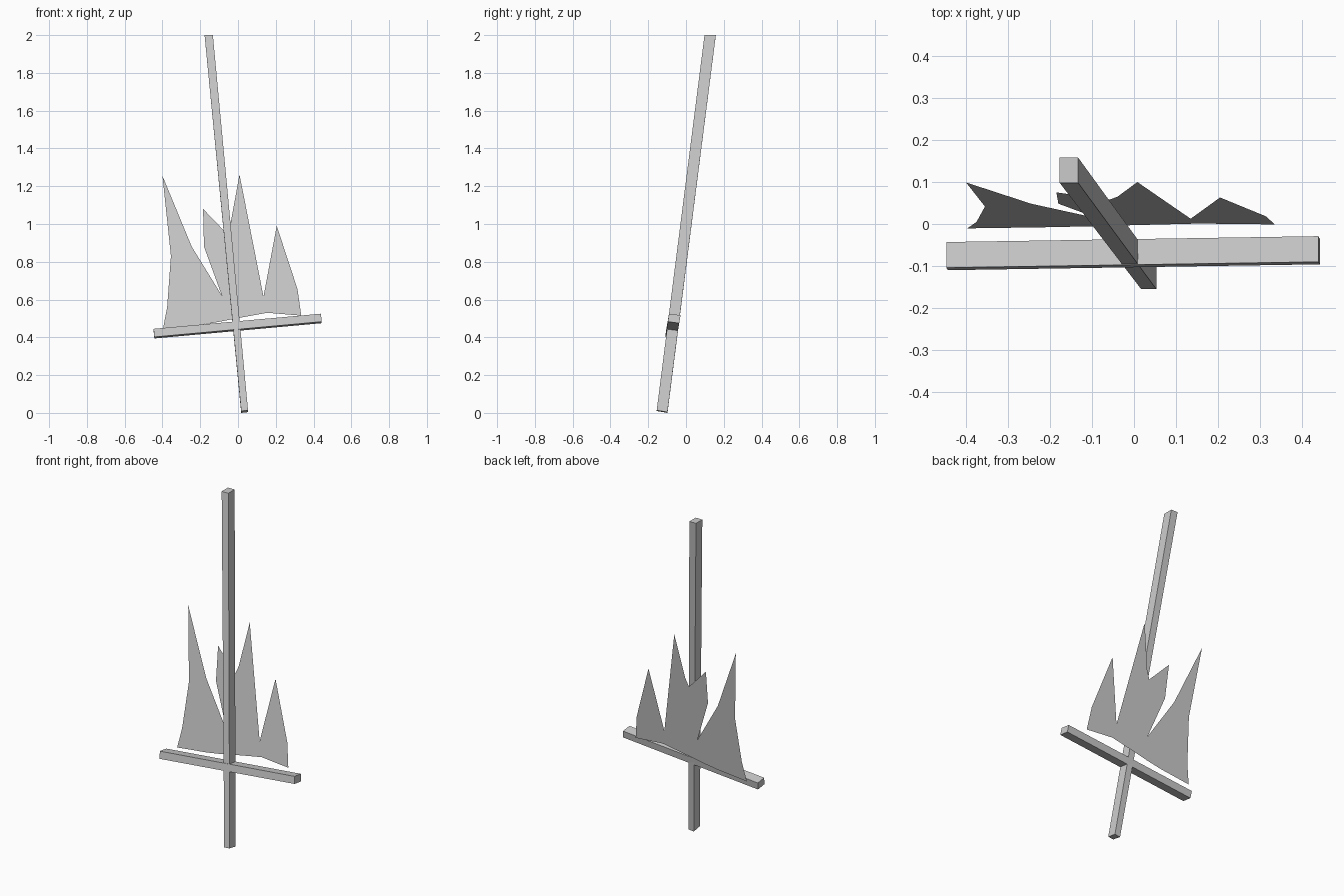
import bpy, bmesh


def make_object(name, verts, faces):
    mesh = bpy.data.meshes.new(name)
    mesh.from_pydata(verts, [], faces)
    bm = bmesh.new()
    bm.from_mesh(mesh)
    if len(faces) > 1:
        bmesh.ops.recalc_face_normals(bm, faces=bm.faces)
    else:
        bmesh.ops.triangulate(bm, faces=bm.faces)
    bm.to_mesh(mesh)
    bm.free()
    obj = bpy.data.objects.new(name, mesh)
    bpy.context.collection.objects.link(obj)
    return obj


def beam(name, end_a, end_b):
    """Four-sided beam joining two quads."""
    sides = [(i, (i + 1) % 4, (i + 1) % 4 + 4, i + 4) for i in range(4)]
    return make_object(name, end_a + end_b, [(3, 2, 1, 0), (4, 5, 6, 7)] + sides)


# Leaning pole, square-cut at the top and slightly tilted at the foot
beam("pole",
     [(0.017, -0.155, 0.010), (0.053, -0.155, 0.014),
      (0.053, -0.098, 0.004), (0.017, -0.098, 0.0)],
     [(-0.177, 0.098, 2.0), (-0.133, 0.098, 2.0),
      (-0.133, 0.158, 2.0), (-0.177, 0.158, 2.0)])

# Crossbar, following the lean of the pole
beam("crossbar",
     [(-0.443, -0.110, 0.402), (-0.443, -0.050, 0.394),
      (-0.447, -0.043, 0.437), (-0.447, -0.104, 0.445)],
     [(0.443, -0.096, 0.483), (0.443, -0.036, 0.475),
      (0.439, -0.029, 0.517), (0.439, -0.090, 0.525)])

# Torn cloth: ragged outline (x, z) laid on the leaning plane behind the pole
outline = [
    (-0.397, 0.445), (-0.375, 0.56), (-0.355, 0.83), (-0.40, 1.255),
    (-0.245, 0.88), (-0.085, 0.62), (-0.18, 0.88), (-0.185, 1.08),
    (-0.06, 0.95), (-0.04, 1.0), (0.008, 1.262), (0.135, 0.615),
    (0.205, 0.99), (0.315, 0.655), (0.335, 0.515), (0.155, 0.53),
    (0.0, 0.502), (-0.10, 0.482), (-0.20, 0.466),
]
cloth = [(x, -0.003 + 0.135 * (z - 0.5), z) for x, z in outline]
make_object("torn_cloth", cloth, [tuple(reversed(range(len(cloth))))])
